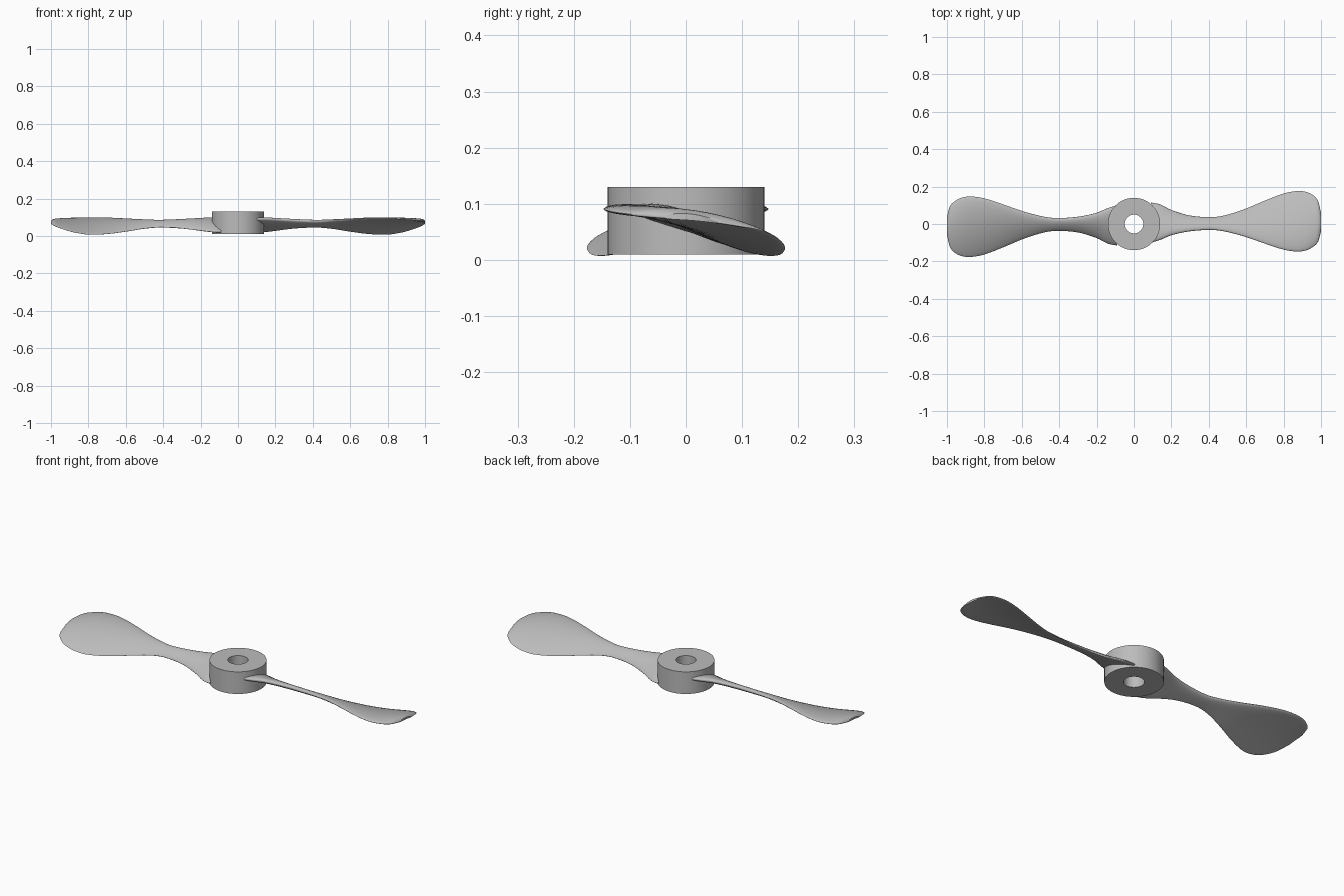
import bpy, bmesh, math

cube = bpy.data.objects.get("Cube")
if cube:
    bpy.data.objects.remove(cube, do_unlink=True)

grey = bpy.data.materials.new("light grey plastic")
grey.use_nodes = True
GREY = (0.5, 0.5, 0.5, 1)
grey.diffuse_color = GREY
grey.node_tree.nodes["Principled BSDF"].inputs["Base Color"].default_value = GREY


def finish(bm, name, angle):
    bmesh.ops.recalc_face_normals(bm, faces=bm.faces)
    mesh = bpy.data.meshes.new(name)
    bm.to_mesh(mesh)
    bm.free()
    mesh.materials.append(grey)
    obj = bpy.data.objects.new(name, mesh)
    bpy.context.collection.objects.link(obj)
    bpy.ops.object.select_all(action="DESELECT")
    obj.select_set(True)
    bpy.context.view_layer.objects.active = obj
    bpy.ops.object.shade_smooth_by_angle(angle=math.radians(angle))
    return obj


def loft(bm, rings, closed=False):
    loops = [[bm.verts.new(p) for p in ring] for ring in rings]
    pairs = list(zip(loops, loops[1:]))
    if closed:
        pairs.append((loops[-1], loops[0]))
    for a, b in pairs:
        for i in range(len(a)):
            j = (i + 1) % len(a)
            bm.faces.new((a[i], a[j], b[j], b[i]))
    if not closed:
        bm.faces.new(loops[0])
        bm.faces.new(loops[-1])


def circle(radius, z, count=96):
    turns = [math.tau * i / count for i in range(count)]
    return [(radius * math.cos(t), radius * math.sin(t), z) for t in turns]


# Hub: a short tube with a bore
bm = bmesh.new()
loft(bm, [circle(0.14, 0.01), circle(0.14, 0.13),
          circle(0.05, 0.13), circle(0.05, 0.01)], closed=True)
finish(bm, "hub", 35)

# Blade stations: x, leading y, trailing y, leading z, trailing z, thickness
STATIONS = [
    (0.09, -0.1, 0.115, 0.09, 0.02, 0.04),
    (0.14, -0.085, 0.105, 0.09, 0.022, 0.038),
    (0.2, -0.06, 0.075, 0.088, 0.029, 0.035),
    (0.3, -0.039, 0.045, 0.083, 0.042, 0.03),
    (0.42, -0.032, 0.037, 0.079, 0.047, 0.026),
    (0.5, -0.043, 0.05, 0.083, 0.04, 0.025),
    (0.6, -0.07, 0.083, 0.089, 0.024, 0.025),
    (0.7, -0.105, 0.125, 0.094, 0.011, 0.025),
    (0.8, -0.137, 0.163, 0.094, 0.008, 0.025),
    (0.87, -0.147, 0.176, 0.091, 0.018, 0.024),
    (0.92, -0.141, 0.172, 0.088, 0.031, 0.023),
    (0.96, -0.12, 0.152, 0.084, 0.045, 0.021),
    (0.985, -0.093, 0.12, 0.081, 0.056, 0.018),
    (1.0, -0.04, 0.06, 0.076, 0.066, 0.012),
]


def spline(a, b, c, d, t):
    # Cubic through b and c with tangents scaled to uneven x spacing
    span = c[0] - b[0]
    out = [b[0] + span * t]
    for k in range(1, len(b)):
        m0 = (c[k] - a[k]) / (c[0] - a[0]) * span
        m1 = (d[k] - b[k]) / (d[0] - b[0]) * span
        h = t * t * (3 - 2 * t)
        out.append(b[k] * (1 - h) + c[k] * h
                   + m0 * t * (1 - t) ** 2 - m1 * t * t * (1 - t))
    return out


def section(station, count=32):
    # Arched foil with a blunt leading edge
    x, y0, y1, z0, z1, thick = station
    chord = math.hypot(y1 - y0, z1 - z0)
    ring = []
    for i in range(count):
        a = math.tau * i / count
        u = (1 - math.cos(a)) / 2
        half = thick / 2 * math.sin(a) * (1.15 - 0.4 * u)
        camber = 0.05 * chord * 4 * u * (1 - u)
        ring.append((x, y0 + (y1 - y0) * u, z0 + (z1 - z0) * u + camber + half))
    return ring


def blade(name, side):
    rings = []
    last = len(STATIONS) - 1
    for i in range(last):
        near = STATIONS[max(i - 1, 0)], STATIONS[i], STATIONS[i + 1], STATIONS[min(i + 2, last)]
        rings += [section(spline(*near, s / 4)) for s in range(4)]
    rings.append(section(STATIONS[last]))
    bm = bmesh.new()
    loft(bm, [[(side * x, side * y, z) for x, y, z in ring] for ring in rings])
    finish(bm, name, 50)


# Two blades, half a turn apart
blade("left_blade", 1)
blade("right_blade", -1)
